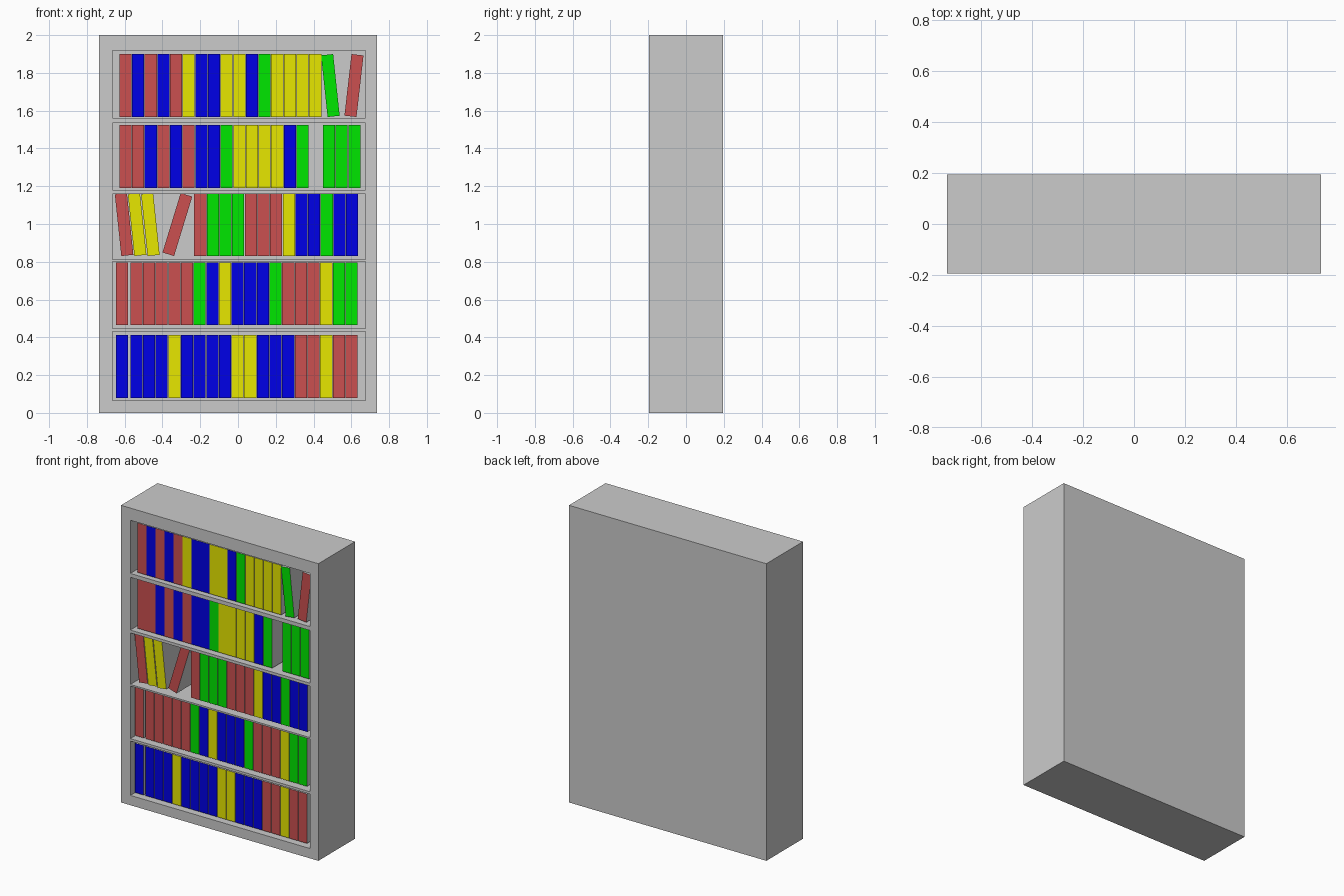
import bpy, bmesh, math
from mathutils import Matrix

if "Cube" in bpy.data.objects:
    bpy.data.objects.remove(bpy.data.objects["Cube"])

COLORS = {"R": ("red", (0.6, 0.08, 0.08, 1)), "B": ("blue", (0.0, 0.0, 0.8, 1)),
          "Y": ("yellow", (0.8, 0.8, 0.0, 1)), "G": ("green", (0.0, 0.8, 0.0, 1))}
MATS = {}
for key, (name, rgba) in COLORS.items():
    MATS[key] = bpy.data.materials.new(name + "_spine")
    MATS[key].diffuse_color = rgba

BOOK_W, BOOK_H, PITCH = 0.064, 0.333, 0.067
BOOK_FRONT, BOOK_BACK = -0.17, 0.09


def box(bm, x0, x1, y0, y1, z0, z1):
    m = Matrix.Translation(((x0 + x1) / 2, (y0 + y1) / 2, (z0 + z1) / 2))
    m = m @ Matrix.Diagonal((x1 - x0, y1 - y0, z1 - z0, 1))
    return bmesh.ops.create_cube(bm, size=1, matrix=m)["verts"]


def finish(bm, name):
    mesh = bpy.data.meshes.new(name)
    bm.to_mesh(mesh)
    bm.free()
    obj = bpy.data.objects.new(name, mesh)
    bpy.context.collection.objects.link(obj)
    return obj


def book(name, color, x, z, angle=0.0, height=BOOK_H):
    """Book centred at x, z with grey covers and a coloured spine."""
    bm = bmesh.new()
    box(bm, -BOOK_W / 2, BOOK_W / 2, BOOK_FRONT, BOOK_BACK, -height / 2, height / 2)
    bm.normal_update()
    for f in bm.faces:
        f.material_index = 1 if f.normal.y < -0.5 else 0
    obj = finish(bm, name)
    obj.data.materials.append(None)
    obj.data.materials.append(MATS[color])
    obj.location = (x, 0, z)
    obj.rotation_euler.y = angle


# Cabinet with five compartments cut from the front
bm = bmesh.new()
box(bm, -0.735, 0.735, -0.195, 0.195, 0, 2)
cabinet = finish(bm, "cabinet")
bm = bmesh.new()
for z0, z1 in [(0.066, 0.432), (0.448, 0.802), (0.813, 1.16), (1.179, 1.534), (1.56, 1.918)]:
    box(bm, -0.665, 0.674, -0.3, 0.11, z0, z1)
cutter = finish(bm, "compartment_cutter")
cutter.hide_render = True
cutter.hide_viewport = True
cut = cabinet.modifiers.new("compartments", "BOOLEAN")
cut.operation = "DIFFERENCE"
cut.solver = "EXACT"
cut.object = cutter

# Upright books: (row, left edge of run, bottom z, spine colours)
RUNS = [
    (1, -0.628, 1.567, "RBRBRYBBYYBGYYYY"),
    (2, -0.628, 1.191, "RRBRBRBBGYYYYBG"),
    (2, 0.450, 1.191, "GGG"),
    (3, -0.232, 0.831, "RGGGRRRYBBGBB"),
    (4, -0.647, 0.464, "R"),
    (4, -0.570, 0.464, "RRRRRGBYBBBGRRRYGG"),
    (5, -0.647, 0.080, "B"),
    (5, -0.570, 0.080, "BBBYBBBBYYBBBRRYRR"),
]
count = 0
for row, x0, z0, colors in RUNS:
    for i, c in enumerate(colors):
        count += 1
        book(f"book_row{row}_{count}", c, x0 + BOOK_W / 2 + i * PITCH, z0 + BOOK_H / 2)

# Leaning books: (row, colour, centre x, centre z, lean in degrees)
LEANING = [
    (1, "G", 0.489, 1.733, -6), (1, "R", 0.614, 1.733, 6.5),
    (3, "R", -0.603, 0.997, -6), (3, "Y", -0.534, 0.997, -6), (3, "Y", -0.464, 0.997, -6),
    (3, "R", -0.321, 0.997, 17),
]
for i, (row, c, x, z, lean) in enumerate(LEANING):
    a = math.radians(lean)
    h = (BOOK_H - BOOK_W * abs(math.sin(a))) / math.cos(a)
    book(f"leaning_book_{i + 1}", c, x, z, a, h)

for m in bpy.data.materials:
    if m.users and not m.is_grease_pencil:
        m.use_nodes = True
        m.node_tree.nodes["Principled BSDF"].inputs["Base Color"].default_value = m.diffuse_color
